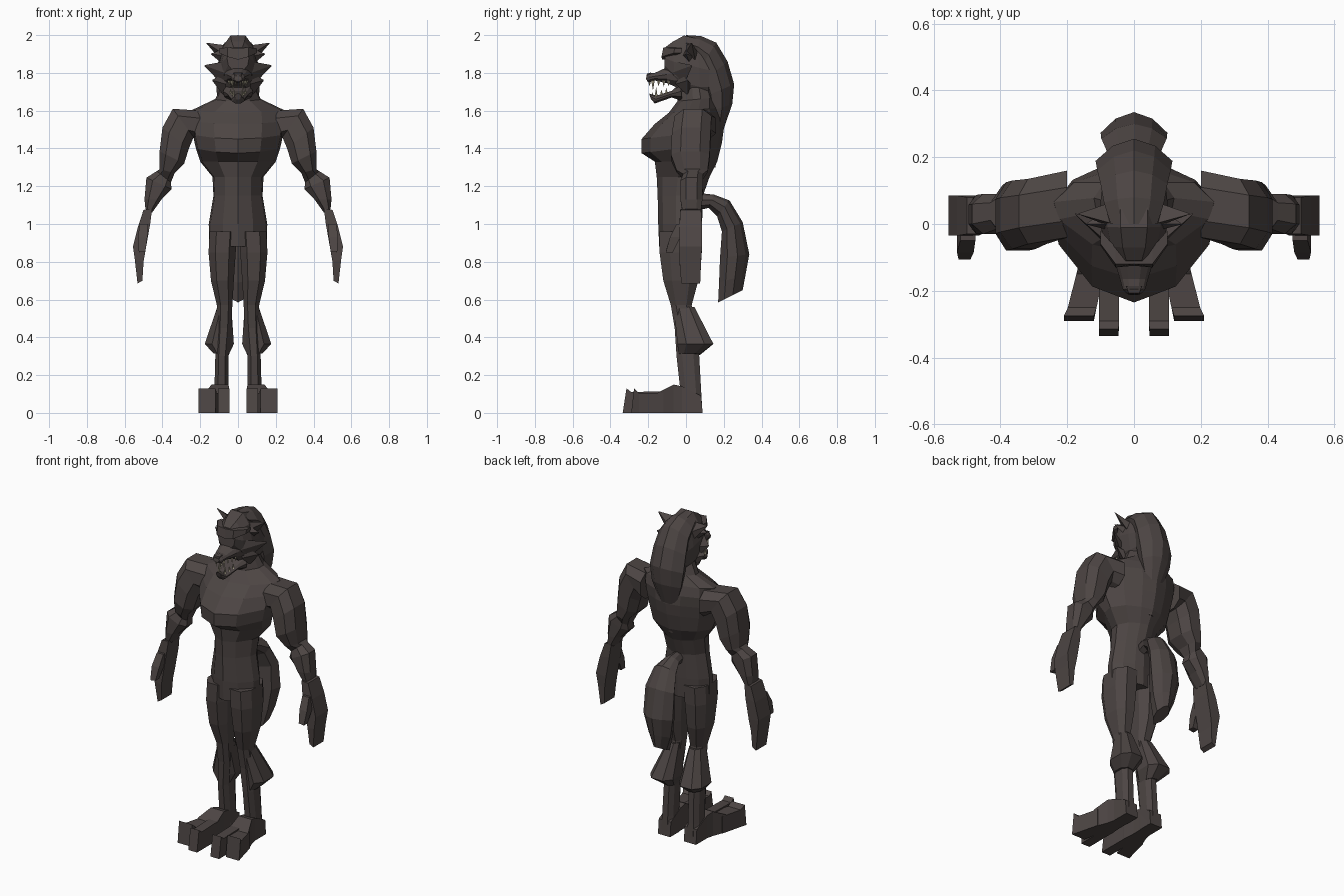
import bpy, bmesh
from mathutils import Vector as V


def material(name, rgb):
    m = bpy.data.materials.new(name)
    m.diffuse_color = (*rgb, 1)
    return m


FUR = material("dark_fur", (0.074, 0.060, 0.057))
TOOTH = material("ivory", (0.62, 0.56, 0.40))


def mirrored(half):
    # Close a half outline (t >= 0) across its t = 0 line
    return half + [(s, -t) for s, t in reversed(half) if t > 0]


# Cross-sections: s runs from point a to point b, t along the side vector
TRUNK = mirrored([(-1, 0), (-.78, .52), (-.2, .94), (.2, 1), (.65, .75), (.9, .35), (1, 0)])
LIMB = mirrored([(-1, .5), (-.5, 1), (.5, 1), (1, .5)])
BOX = mirrored([(-1, 1), (1, 1)])
SKULL = mirrored([(-1, .45), (-.5, .9), (.1, 1), (.65, .8), (1, .4)])
RIDGE = mirrored([(-1, 0), (-.5, .75), (.2, 1), (.75, .55), (1, 0)])
DIAMOND = mirrored([(-1, 0), (0, 1), (1, 0)])


def loft(name, sections, pattern, mat=FUR, mirror=False):
    # Each section is (a, b, side vector)
    bm = bmesh.new()
    rings = []
    for a, b, h in sections:
        a, b, h = V(a), V(b), V(h)
        rings.append([bm.verts.new((a + b) / 2 + (b - a) / 2 * s + h * t) for s, t in pattern])
    n = len(pattern)
    for r, q in zip(rings, rings[1:]):
        for i in range(n):
            j = (i + 1) % n
            bm.faces.new((r[i], r[j], q[j], q[i]))
    bm.faces.new(rings[0])
    bm.faces.new(rings[-1])
    bmesh.ops.recalc_face_normals(bm, faces=bm.faces)
    me = bpy.data.meshes.new(name)
    bm.to_mesh(me)
    bm.free()
    me.materials.append(mat)
    ob = bpy.data.objects.new(name, me)
    bpy.context.collection.objects.link(ob)
    if mirror:
        ob.modifiers.new("mirror", 'MIRROR')
    return ob


def limb(name, rows, pattern=LIMB):
    # Rows: inner x, inner z, outer x, outer z, front y, back y
    loft(name, [((xi, (f + k) / 2, zi), (xo, (f + k) / 2, zo), (0, (k - f) / 2, 0))
                for xi, zi, xo, zo, f, k in rows], pattern, mirror=True)


def spine(name, rows, pattern):
    # Rows on the centre plane: y, z of point a, y, z of point b, half width
    loft(name, [((0, ya, za), (0, yb, zb), (w, 0, 0)) for ya, za, yb, zb, w in rows], pattern)


def spike(name, a, b, tip, side, mat=FUR):
    tip = V(tip)
    d = (V(b) - V(a)) * .03
    loft(name, [(a, b, side), (tip - d, tip + d, V(side) * .05)], DIAMOND, mat, True)


# Trunk with jutting chest, narrow waist and hips
spine("torso", [
    (-.04, 1.73, .14, 1.73, .085), (-.045, 1.65, .16, 1.67, .12),
    (-.09, 1.59, .17, 1.615, .24), (-.165, 1.53, .195, 1.56, .245),
    (-.235, 1.45, .20, 1.50, .24), (-.235, 1.375, .19, 1.43, .225),
    (-.165, 1.33, .165, 1.33, .20), (-.155, 1.25, .125, 1.25, .135),
    (-.15, 1.15, .09, 1.15, .13), (-.147, 1.0, .085, 1.0, .155),
    (-.142, .88, .08, .88, .153)], TRUNK)

# Arms: heavy shoulder, pinched elbow, tapering forearm
limb("arm", [
    (.20, 1.44, .20, 1.60, -.04, .16), (.235, 1.46, .345, 1.61, -.06, .135),
    (.26, 1.40, .40, 1.51, -.075, .13), (.285, 1.32, .415, 1.385, -.08, .125),
    (.335, 1.27, .415, 1.29, -.05, .115), (.355, 1.22, .43, 1.28, -.015, .09),
    (.352, 1.185, .485, 1.245, -.03, .09), (.405, 1.13, .495, 1.13, -.03, .087),
    (.455, 1.06, .49, 1.08, -.02, .08)])
limb("hand", [
    (.455, 1.08, .50, 1.075, -.03, .08), (.465, 1.0, .53, .985, -.035, .085),
    (.488, .87, .556, .88, -.035, .085), (.50, .80, .546, .81, -.035, .08),
    (.506, .70, .532, .685, -.025, .075)], BOX)
limb("thumb", [
    (.475, 1.0, .52, 1.0, -.05, .02), (.48, .93, .53, .93, -.085, -.03),
    (.49, .855, .525, .85, -.107, -.07)], BOX)

# Legs with flared tufts behind the knees
limb("leg", [
    (.005, .96, .15, .96, -.14, .08), (.012, .85, .156, .85, -.14, .08),
    (.022, .70, .143, .70, -.12, .065), (.03, .57, .112, .57, -.08, .03),
    (.035, .45, .115, .45, -.06, .05), (.05, .30, .12, .30, -.05, .07),
    (.05, .12, .125, .12, -.03, .08), (.047, .0, .13, .0, -.03, .087)])
limb("knee_tuft", [
    (.035, .56, .11, .56, -.065, .045), (.022, .365, .176, .365, -.045, .145),
    (.05, .305, .13, .315, -.04, .075)])


def slab(name, rows):
    # Rows: inner x, outer x, y at top, y at bottom, top height
    loft(name, [(((xi + xo) / 2, yb, 0), ((xi + xo) / 2, yt, z), ((xo - xi) / 2, 0, 0))
                for xi, xo, yt, yb, z in rows], BOX, mirror=True)


# Feet, each with two long toes
slab("foot", [(.047, .13, .08, .088, .09), (.05, .13, -.02, -.02, .14),
              (.05, .14, -.065, -.065, .15), (.045, .17, -.14, -.14, .112),
              (.05, .175, -.17, -.17, .09)])
slab("inner_toe", [(.046, .105, -.12, -.12, .115), (.045, .105, -.29, -.29, .11),
                   (.046, .105, -.315, -.335, .13)])
slab("outer_toe", [(.085, .165, -.12, -.12, .105), (.112, .198, -.25, -.25, .105),
                   (.12, .21, -.275, -.29, .13)])

# Bushy tail curving down behind
spine("tail", [
    (.05, 1.07, .06, 1.165, .03), (.12, 1.085, .15, 1.155, .05),
    (.165, 1.04, .23, 1.125, .075), (.19, .96, .30, 1.01, .098),
    (.18, .82, .335, .84, .10), (.175, .69, .315, .73, .075),
    (.17, .585, .30, .65, .04)], RIDGE)

# Skull and the mane sweeping from crown to shoulder blades
spine("skull", [
    (-.115, 1.81, -.11, 1.935, .058), (-.06, 1.73, -.07, 1.965, .085),
    (0, 1.66, -.01, 1.998, .10), (.08, 1.64, .06, 1.98, .10),
    (.15, 1.66, .15, 1.93, .09)], SKULL)
spine("mane", [
    (0, 1.90, .0, 2.0, .07), (.04, 1.85, .08, 1.995, .09),
    (.06, 1.80, .16, 1.96, .10), (.07, 1.74, .22, 1.86, .11),
    (.09, 1.67, .255, 1.74, .115), (.11, 1.59, .245, 1.635, .10),
    (.14, 1.46, .195, 1.49, .05), (.12, 1.30, .155, 1.30, .02)], RIDGE)

# Muzzle and open lower jaw
spine("muzzle", [
    (-.04, 1.72, -.05, 1.87, .08), (-.10, 1.745, -.10, 1.83, .062),
    (-.165, 1.76, -.165, 1.80, .042), (-.195, 1.75, -.195, 1.80, .034),
    (-.207, 1.755, -.21, 1.785, .022)], SKULL)
spine("lower_jaw", [
    (-.02, 1.65, -.03, 1.745, .08), (-.075, 1.67, -.075, 1.705, .058),
    (-.165, 1.638, -.155, 1.68, .034), (-.185, 1.66, -.195, 1.69, .018)], SKULL)
spine("nose", [
    (-.19, 1.775, -.185, 1.803, .024), (-.212, 1.765, -.207, 1.795, .016)], BOX)

# Ears, cheek tufts and brow ridges
spike("ear", (.06, .0, 1.945), (.085, .05, 1.86), (.165, .03, 1.957), (.01, .035, .01))
spike("ear_lower_tuft", (.07, .0, 1.93), (.085, .02, 1.85), (.142, .0, 1.90), (.01, .03, 0))
spike("cheek_tuft", (.075, -.06, 1.86), (.085, -.01, 1.74), (.176, .03, 1.838), (.01, .04, 0))
spike("jaw_tuft", (.07, -.04, 1.80), (.075, .01, 1.68), (.135, .01, 1.76), (.01, .04, 0))
loft("brow", [((.0, -.10, 1.87), (.0, -.095, 1.93), (0, .025, 0)),
              ((.055, -.105, 1.885), (.055, -.095, 1.935), (0, .025, 0)),
              ((.10, -.045, 1.905), (.10, -.04, 1.93), (0, .02, 0))], BOX, mirror=True)

# Fangs and small teeth in both jaws
for i, (x, y, size) in enumerate([(.012, -.193, .022), (.027, -.175, .045), (.033, -.145, .022),
                                  (.042, -.118, .025), (.048, -.092, .022)]):
    spike(f"upper_tooth_{i}", (x, y - .009, 1.76), (x, y + .009, 1.76), (x, y, 1.753 - size), (.006, 0, 0), TOOTH)
for i, (x, y, size) in enumerate([(.008, -.178, .02), (.022, -.158, .042), (.032, -.13, .02),
                                  (.04, -.104, .022)]):
    z = 1.675 + (y + .158) * .28
    spike(f"lower_tooth_{i}", (x, y - .008, z), (x, y + .008, z), (x, y, z + .007 + size), (.006, 0, 0), TOOTH)
